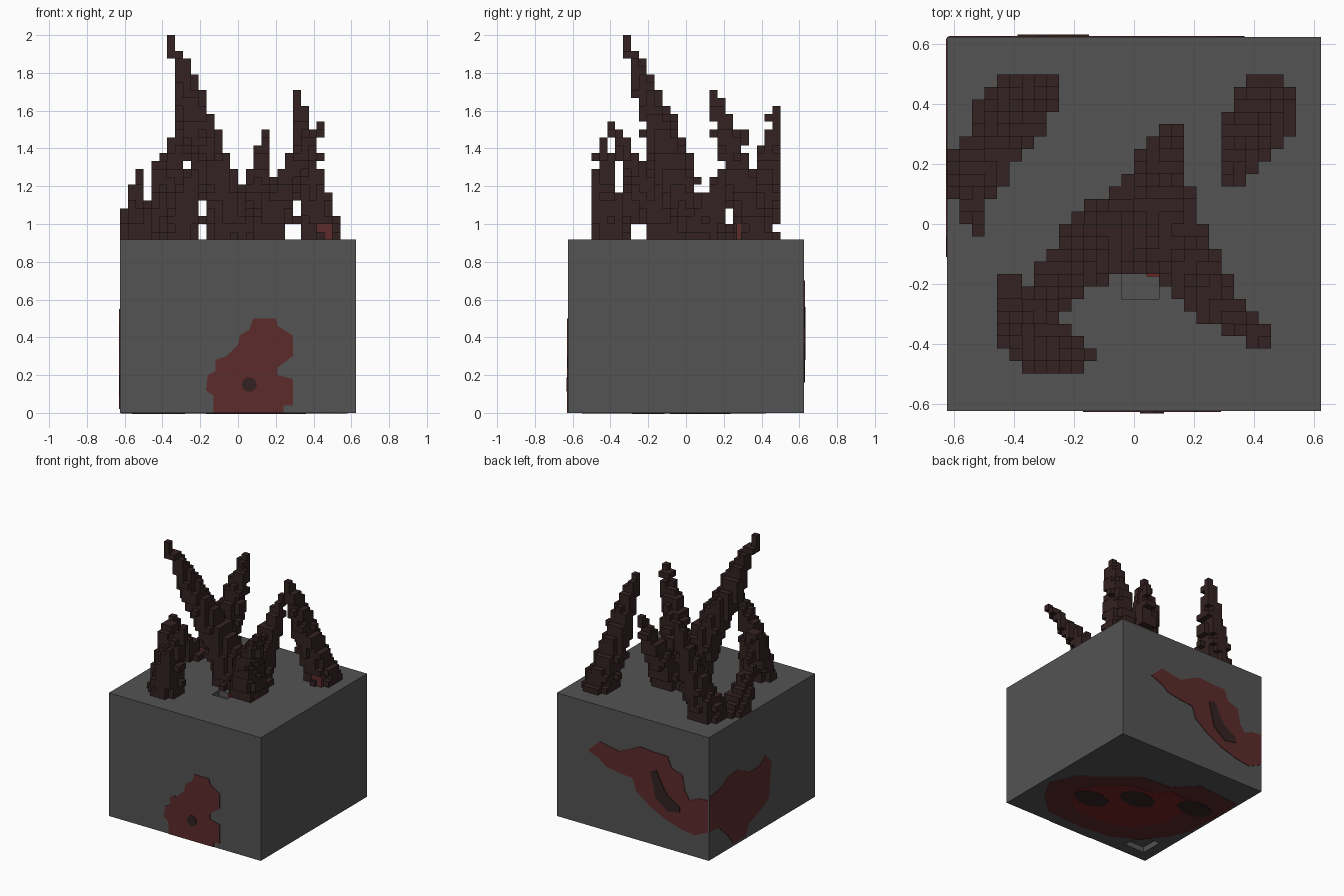
import bpy
import bmesh
import math
from mathutils import Vector

VOXEL = 1 / 24          # all spike coordinates below are in voxels
BLOCK_TOP = 22
HALF = 15
PLATE = 0.004

if "Cube" in bpy.data.objects:
    bpy.data.objects.remove(bpy.data.objects["Cube"], do_unlink=True)


def make_material(name, red, green, blue):
    material = bpy.data.materials.new(name)
    material.use_nodes = True
    colour = (red, green, blue, 1)
    material.diffuse_color = colour
    shader = material.node_tree.nodes["Principled BSDF"]
    shader.inputs["Base Color"].default_value = colour
    shader.inputs["Roughness"].default_value = 0.9
    return material


STONE = make_material("stone grey", 0.087, 0.087, 0.087)
DARK = make_material("charred brown", 0.034, 0.016, 0.016)
RED = make_material("dull red", 0.107, 0.024, 0.024)
BRIGHT = make_material("deep red", 0.17, 0.016, 0.016)


def add_object(name, mesh_builder, material):
    mesh = mesh_builder
    data = bpy.data.meshes.new(name)
    bmesh.ops.recalc_face_normals(mesh, faces=mesh.faces)
    mesh.to_mesh(data)
    mesh.free()
    data.materials.append(material)
    item = bpy.data.objects.new(name, data)
    bpy.context.collection.objects.link(item)
    return item


def voxel_box(name, low, high, material):
    """Axis aligned box given by two corners in voxels."""
    mesh = bmesh.new()
    bmesh.ops.create_cube(mesh, size=1)
    low, high = Vector(low), Vector(high)
    size, middle = high - low, (high + low) / 2
    for vert in mesh.verts:
        vert.co = Vector(c * s + m for c, s, m in zip(vert.co, size, middle)) * VOXEL
    return add_object(name, mesh, material)


# Spikes: stacked voxel layers following a tapering path
def path_at(path, height):
    for (z0, *start), (z1, *end) in zip(path, path[1:]):
        if z0 <= height <= z1:
            t = (height - z0) / (z1 - z0)
            return [a + (b - a) * t for a, b in zip(start, end)]


def spike_cells(path):
    cells = set()
    for layer in range(path[0][0], path[-1][0]):
        x, y, radius = path_at(path, layer + 0.5)
        # neighbouring layers wobble a little for a chipped outline
        radius += 0.2 * math.sin(layer * 2.4)
        cells.add((math.floor(x), math.floor(y), layer))
        for i in range(math.floor(x - radius), math.ceil(x + radius)):
            for j in range(math.floor(y - radius), math.ceil(y + radius)):
                if math.hypot(i + 0.5 - x, j + 0.5 - y) <= radius:
                    cells.add((i, j, layer))
    return cells


def build_spikes(name, *paths):
    cells = set().union(*(spike_cells(path) for path in paths))
    mesh = bmesh.new()
    for cell in cells:
        for axis in range(3):
            for side in (0, 1):
                beside = list(cell)
                beside[axis] += 2 * side - 1
                if tuple(beside) in cells:
                    continue
                corners = []
                for u, v in ((0, 0), (1, 0), (1, 1), (0, 1)):
                    point = list(cell)
                    point[axis] += side
                    point[(axis + 1) % 3] += u
                    point[(axis + 2) % 3] += v
                    corners.append(mesh.verts.new(Vector(point) * VOXEL))
                mesh.faces.new(corners if side else corners[::-1])
    bmesh.ops.remove_doubles(mesh, verts=mesh.verts, dist=VOXEL / 100)
    return add_object(name, mesh, DARK)


# Each path point is height, x, y, radius
build_spikes(
    "central_spikes",
    [(22, 0, 0, 3.4), (30, -2.5, -1.4, 2.7), (39, -6, -4.2, 2),
     (44, -7.2, -6.2, 1.2), (48, -8.6, -7.6, 0.5)],
    [(22, 3.5, -2.3, 2.7), (28, 5.5, -4.8, 2.1), (32, 7.6, -7.2, 1.6),
     (37, 10.6, -9.6, 0.5)],
    [(22, 1.8, 1.2, 2.9), (26, 2, 3.4, 2.3), (29, 2.3, 5, 1.9),
     (36, 3.6, 7.6, 0.5)])
build_spikes(
    "back_left_spike",
    [(22, 10.6, 9.4, 2.7), (32, 8.7, 6.3, 1.8), (38, 8, 4.2, 1.2),
     (41, 7.5, 3.5, 0.5)])
build_spikes(
    "back_right_spikes",
    [(22, -10.5, 8, 3), (28, -8.8, 9.7, 2.3), (33, -7.8, 10.6, 1.5),
     (39, -6.5, 11.5, 0.5)],
    [(22, -12.6, 5, 2.5), (26, -13, 2, 1.5), (31, -12.5, -0.7, 0.5)])
build_spikes(
    "front_right_spikes",
    [(22, -7.4, -9.5, 2.6), (29, -6, -10.2, 1.7), (35, -3.5, -10.5, 0.6)],
    [(22, -8.5, -9, 2.2), (27, -9.6, -7, 1.6), (32, -10, -5, 1)])

# Stone block with a shallow pit in the top and one underneath
block = voxel_box("stone_block", (-HALF, -HALF, 0), (HALF, HALF, BLOCK_TOP), STONE)
pits = [((-1, -6, BLOCK_TOP - 1), (2, -4, BLOCK_TOP + 1)),
        ((-13, -13, -1), (-9, -9, 1))]
for low, high in pits:
    cutter = voxel_box("pit_cutter", low, high, STONE)
    cutter.hide_render = True
    cut = block.modifiers.new("pit", 'BOOLEAN')
    cut.object = cutter
    cut.solver = 'EXACT'
    bpy.context.view_layer.objects.active = block
    bpy.ops.object.modifier_apply(modifier=cut.name)
    bpy.data.objects.remove(cutter, do_unlink=True)

# Glowing bits at the feet of the spikes
embers = {
    "back_left_ember": ((10, 6.4, 22), (12, 8, 24)),
    "back_right_ember": ((-12, 4, 22), (-11, 6, 23)),
    "central_ember": ((1, -4, 22), (2, -3, 23)),
    "side_ember": ((5, -4, 22), (6, -3, 23)),
    "pit_ember": ((1, -4.2, 21), (2, -4, 22)),
}
for name, (low, high) in embers.items():
    voxel_box(name, low, high, RED if "back" in name else BRIGHT)


# Stains: thin plates lying on the faces of the block
def stain(name, outline, place, material, thickness=PLATE):
    """place maps outline coordinates and an outward offset to a point."""
    mesh = bmesh.new()
    rings = [[mesh.verts.new(place(u, v, offset)) for u, v in outline]
             for offset in (0, thickness)]
    for ring in rings:
        mesh.faces.new(ring)
    for k in range(len(outline)):
        mesh.faces.new((rings[0][k - 1], rings[0][k], rings[1][k], rings[1][k - 1]))
    return add_object(name, mesh, material)


def disc(u, v, width, height, count=10):
    turn = 2 * math.pi / count
    return [(u + width * math.cos(k * turn), v + height * math.sin(k * turn))
            for k in range(count)]


EDGE = HALF * VOXEL


def front(u, v, offset):
    return (u, -EDGE - offset, v)


def back(u, v, offset):
    return (u, EDGE + offset, v)


def right(u, v, offset):
    return (-EDGE - offset, u, v)


def under(u, v, offset):
    return (u, v, -offset)


stain("front_stain", [
    (-.13, 0), (-.13, .09), (-.17, .12), (-.16, .2), (-.12, .22), (-.12, .28),
    (-.06, .3), (0, .36), (.01, .41), (.06, .44), (.08, .5), (.2, .5), (.21, .46),
    (.29, .41), (.29, .3), (.21, .24), (.21, .2), (.29, .18), (.29, .04),
    (.24, .04), (.24, 0)], front, RED)
stain("front_stain_core", disc(.06, .15, .04, .04), front, DARK, 2 * PLATE)

stain("back_stain", [
    (.37, .56), (.27, .65), (.11, .62), (-.06, .7), (-.18, .69), (-.29, .69),
    (-.32, .61), (-.41, .58), (-.43, .47), (-.47, .41), (-.53, .44), (-.62, .45),
    (-.62, .21), (-.51, .16), (-.39, .18), (-.26, .22), (-.14, .28), (-.03, .36),
    (0, .45), (.11, .46), (.22, .48), (.27, .52)], back, RED)
stain("back_stain_core", [
    (-.15, .54), (-.2, .56), (-.25, .46), (-.29, .4), (-.39, .34), (-.39, .3),
    (-.29, .28), (-.19, .36)], back, DARK, 2 * PLATE)

stain("right_stain", [
    (.62, .47), (.49, .49), (.4, .54), (.28, .55), (.14, .48), (.04, .48),
    (-.04, .53), (-.11, .46), (-.09, .34), (-.08, .2), (.02, .15), (.16, .1),
    (.2, .02), (.34, .02), (.4, .1), (.52, .21), (.62, .21)], right, RED)

underside = [
    (.58, -.22), (.5, -.04), (.15, .25), (-.1, .27), (-.25, .42), (-.6, .38),
    (-.62, .24), (-.6, -.11), (-.54, -.25), (-.41, -.42), (-.22, -.52),
    (.03, -.55), (.33, -.53), (.49, -.38)]
stain("under_stain", underside, under, RED, PLATE / 2)
inner = [(u * 0.65, v * 0.65 - 0.04) for u, v in underside]
stain("under_stain_inner", inner, under, BRIGHT, PLATE)
for label, u, v in (("left", .22, -.2), ("middle", -.03, 0), ("right", -.42, .15)):
    stain("under_core_" + label, disc(u, v, .14, .09), under, DARK, 1.5 * PLATE)
